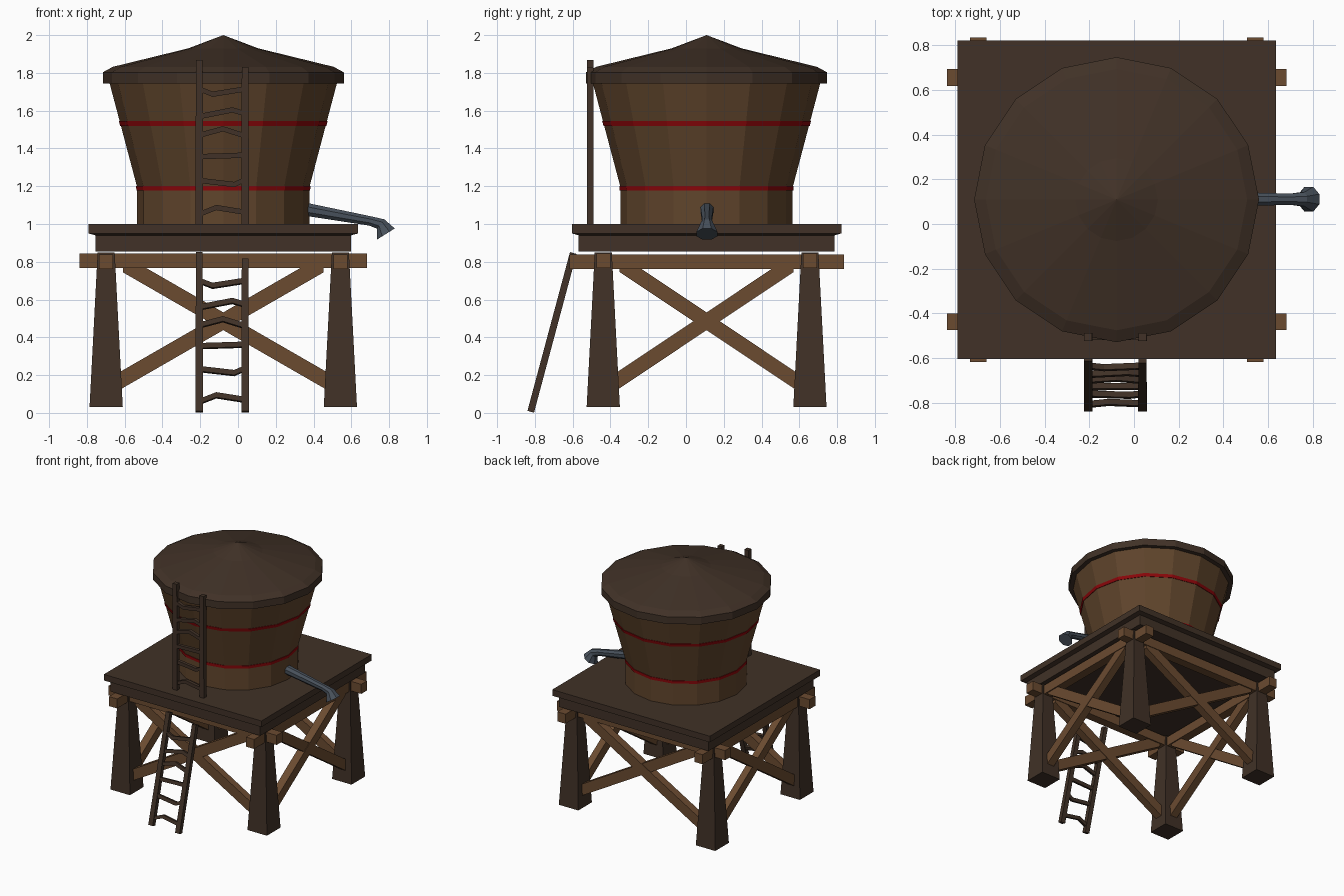
import bpy, bmesh, math
from mathutils import Vector, Matrix

if "Cube" in bpy.data.objects:
    bpy.data.objects.remove(bpy.data.objects["Cube"])

CX, CY = -0.078, 0.109  # tower axis
TOWER = Matrix.Translation((CX, CY, 0))
TURN = Matrix.Rotation(math.pi / 2, 4, 'Z')


def material(name, rgb):
    m = bpy.data.materials.new(name)
    m.diffuse_color = (*rgb, 1)
    m.use_nodes = True
    m.node_tree.nodes["Principled BSDF"].inputs["Base Color"].default_value = m.diffuse_color
    return m


DARK = material("dark_wood", (0.052, 0.031, 0.020))
BEAM = material("beam_wood", (0.147, 0.070, 0.030))
TANK = material("tank_wood", (0.117, 0.059, 0.025))
RED = material("red_band", (0.26, 0.002, 0.003))
STEEL = material("grey_steel", (0.065, 0.082, 0.105))


def loft(name, rings, mat, m=TOWER):
    """Skin a list of equal-length point rings and cap both ends."""
    bm = bmesh.new()
    vs = [[bm.verts.new(m @ Vector(p)) for p in r] for r in rings]
    n = len(rings[0])
    for a, b in zip(vs, vs[1:]):
        for i in range(n):
            j = (i + 1) % n
            bm.faces.new((a[i], a[j], b[j], b[i]))
    bm.faces.new(vs[0][::-1])
    bm.faces.new(vs[-1])
    bmesh.ops.remove_doubles(bm, verts=bm.verts, dist=1e-5)
    bmesh.ops.recalc_face_normals(bm, faces=bm.faces)
    me = bpy.data.meshes.new(name)
    bm.to_mesh(me)
    bm.free()
    me.materials.append(mat)
    ob = bpy.data.objects.new(name, me)
    bpy.context.collection.objects.link(ob)
    return ob


def lathe(name, profile, mat, sides=16):
    loft(name, [[(r * math.cos(2 * math.pi * i / sides),
                  r * math.sin(2 * math.pi * i / sides), z)
                 for i in range(sides)] for r, z in profile], mat)


def flat_ring(x, y, z, hx, hy):
    return [(x - hx, y - hy, z), (x + hx, y - hy, z),
            (x + hx, y + hy, z), (x - hx, y + hy, z)]


def side_ring(x, y, z, hy, hz):
    return [(x, y - hy, z - hz), (x, y + hy, z - hz),
            (x, y + hy, z + hz), (x, y - hy, z + hz)]


# tank, hoops and roof
def tank_r(z):
    return 0.456 + max(0, z - 1.195) * 0.265


lathe("tank", [(tank_r(z), z) for z in (0.99, 1.195, 1.76)], TANK)
for name, z0, z1 in (("lower_hoop", 1.177, 1.2), ("upper_hoop", 1.52, 1.545)):
    lathe(name, [(tank_r(z0) + 0.004, z0), (tank_r(z1) + 0.004, z1)], RED)
lathe("roof", [(0.638, 1.745), (0.638, 1.803), (0.585, 1.832),
               (0.185, 1.93), (0, 2.0)], DARK)

# platform
loft("platform", [flat_ring(0, 0, z, h, h) for z, h in
                  ((0.855, 0.677), (0.94, 0.677), (0.95, 0.713), (1.0, 0.713))], DARK)

# tapered legs
LX, LY = 0.62, 0.547
for sx in (-1, 1):
    for sy in (-1, 1):
        loft("leg", [flat_ring(sx * LX, sy * LY, 0.03, 0.088, 0.088),
                     flat_ring(sx * LX, sy * LY, 0.85, 0.045, 0.045)], DARK)

# beams and crossed braces, on the two pairs of sides
for m, off, half, zb, lo, hi, slope in (
        (TOWER, LY, 0.76, 0.806, 0.58, 0.53, 0.576),
        (TOWER @ TURN, LX, 0.727, 0.80, 0.50, 0.46, 0.668)):
    for s in (-1, 1):
        loft("beam", [side_ring(x, s * off, zb, 0.037, 0.039) for x in (-half, half)], BEAM, m)
        for d in (-1, 1):
            hy = 0.03 + 0.002 * d
            loft("brace", [side_ring(-d * lo, s * off, 0.485 - lo * slope, hy, 0.047),
                           side_ring(d * hi, s * off, 0.485 + hi * slope, hy, 0.047)], BEAM, m)

# ladders with crooked rungs: (x, height) points for each rung
RUNGS = [[(-0.19, 0.06), (-0.115, 0.09), (0.02, 0.068)],
         [(-0.19, 0.232), (-0.02, 0.212), (0.02, 0.23)],
         [(-0.19, 0.36), (0.02, 0.367)],
         [(-0.19, 0.477), (-0.08, 0.507), (0.02, 0.475)],
         [(-0.19, 0.575), (-0.03, 0.607), (0.02, 0.592)],
         [(-0.19, 0.712), (-0.135, 0.69), (0.02, 0.715)]]


def ladder(name, m):
    for x, top in ((-0.205, 0.87), (0.038, 0.835)):
        loft(name + "_rail", [flat_ring(x, 0, 0, 0.02, 0.018),
                              flat_ring(x, 0, top, 0.018, 0.018)], DARK, m)
    for pts in RUNGS:
        loft(name + "_rung", [side_ring(x, 0, z, 0.013, 0.014) for x, z in pts], DARK, m)


ladder("upper_ladder", Matrix.Translation((0, -0.507, 0.997)))
ladder("lower_ladder", Matrix.Translation((0, -0.822, 0.006))
       @ Matrix.Rotation(math.radians(-15), 4, 'X'))


# spout: tube with a flared, downturned nozzle
def tilted_ring(x, z, r, deg, n=8):
    a = math.radians(deg)
    u = Vector((math.sin(a), 0, math.cos(a)))
    c = Vector((x, CY + 0.002, z))
    return [c + r * (math.cos(t) * u + math.sin(t) * Vector((0, 1, 0)))
            for t in (2 * math.pi * (i + 0.5) / n for i in range(n))]


loft("spout", [tilted_ring(0.33, 1.083, 0.038, 9), tilted_ring(0.70, 1.016, 0.027, 12),
               tilted_ring(0.755, 1.0, 0.034, 38), tilted_ring(0.783, 0.947, 0.06, 58)],
     STEEL, Matrix.Identity(4))
